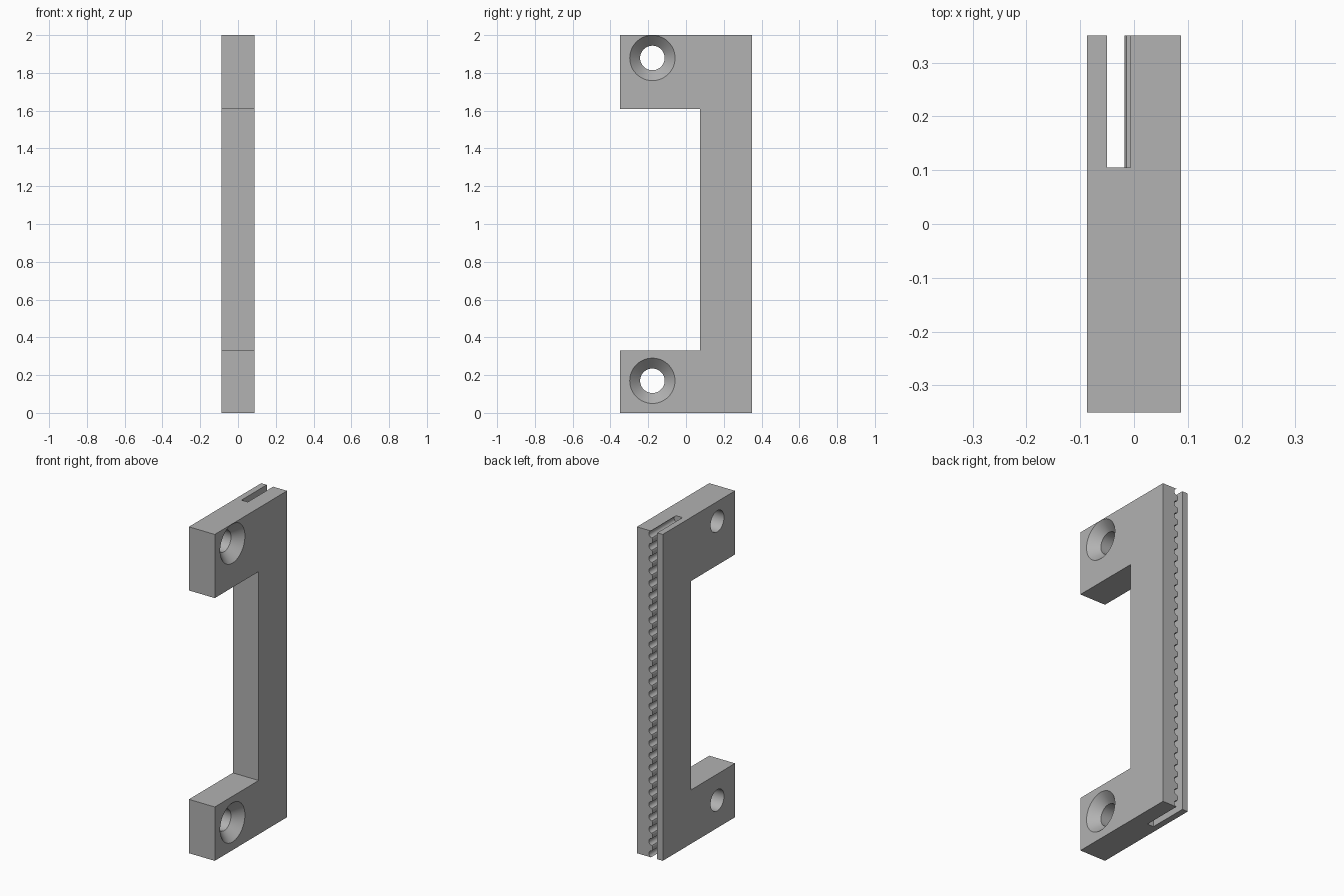
import bpy, bmesh, math
from mathutils import Vector

if "Cube" in bpy.data.objects:
    bpy.data.objects.remove(bpy.data.objects["Cube"], do_unlink=True)

HALF_X, HALF_Y, HEIGHT = 0.0875, 0.35, 2.0

grey = bpy.data.materials.new("plain grey")
grey.use_nodes = True
colour = (0.445, 0.445, 0.445, 1)
grey.diffuse_color = colour
grey.node_tree.nodes["Principled BSDF"].inputs["Base Color"].default_value = colour


def prism(name, outline, offset):
    """Extrude a closed outline of 3D points along an offset."""
    bm = bmesh.new()
    face = bm.faces.new([bm.verts.new(p) for p in outline])
    new = bmesh.ops.extrude_face_region(bm, geom=[face])["geom"]
    bmesh.ops.translate(bm, vec=Vector(offset),
                        verts=[v for v in new if isinstance(v, bmesh.types.BMVert)])
    return finish(name, bm)


def finish(name, bm):
    bmesh.ops.recalc_face_normals(bm, faces=bm.faces)
    mesh = bpy.data.meshes.new(name)
    bm.to_mesh(mesh)
    bm.free()
    mesh.materials.append(grey)
    ob = bpy.data.objects.new(name, mesh)
    bpy.context.collection.objects.link(ob)
    return ob


def screw_cutter(name, y, z, sides=48):
    """Through hole with a conical countersink on the +x side."""
    hole, rim, depth, over = 0.065, 0.12, 0.056, 0.02
    stations = [(-HALF_X - over, hole), (HALF_X - depth, hole),
                (HALF_X, rim), (HALF_X + over, rim)]
    bm = bmesh.new()
    rings = []
    for x, r in stations:
        rings.append([bm.verts.new((x, y + r * math.cos(math.tau * i / sides),
                                    z + r * math.sin(math.tau * i / sides)))
                      for i in range(sides)])
    for a, b in zip(rings, rings[1:]):
        for i in range(sides):
            j = (i + 1) % sides
            bm.faces.new((a[i], a[j], b[j], b[i]))
    bm.faces.new(rings[0])
    bm.faces.new(rings[-1])
    return finish(name, bm)


def belt_slot_cutter():
    """Slot open at the back, with round tooth grooves in its +x wall."""
    pitch, first, count, radius = 0.0754, 0.02, 27, 0.021
    wall, land, arc_x, front = -0.05, -0.018, -0.014, 0.105
    outline = [(wall, front, HEIGHT + 0.1), (wall, front, -0.1), (land, front, -0.1)]
    for k in range(count):
        z = first + k * pitch
        outline.append((land, front, z - 0.028))
        for i in range(11):
            a = math.radians(-90 + 18 * i)
            outline.append((arc_x + radius * math.cos(a), front, z + radius * math.sin(a)))
        outline.append((land, front, z + 0.028))
    outline.append((land, front, HEIGHT + 0.1))
    return prism("belt_slot_cutter", outline, (0, 0.4, 0))


# Bracket body: an upright bar with a foot at each end
spine_y, foot_top, arm_bottom = 0.075, 0.33, 1.61
side = [(-HALF_Y, 0), (HALF_Y, 0), (HALF_Y, HEIGHT), (-HALF_Y, HEIGHT),
        (-HALF_Y, arm_bottom), (spine_y, arm_bottom),
        (spine_y, foot_top), (-HALF_Y, foot_top)]
body = prism("clamp_bracket", [(-HALF_X, y, z) for y, z in side], (2 * HALF_X, 0, 0))

# Screw holes and toothed belt slot
cutters = [screw_cutter("lower_screw_cutter", -0.178, 0.17),
           screw_cutter("upper_screw_cutter", -0.178, 1.879),
           belt_slot_cutter()]
for cutter in cutters:
    cutter.hide_render = True
    mod = body.modifiers.new(cutter.name, "BOOLEAN")
    mod.operation, mod.solver, mod.object = "DIFFERENCE", "EXACT", cutter

# Bake the cuts and remove the cutters
graph = bpy.context.evaluated_depsgraph_get()
cut_mesh = bpy.data.meshes.new_from_object(body.evaluated_get(graph))
body.modifiers.clear()
body.data = cut_mesh
for cutter in cutters:
    bpy.data.objects.remove(cutter, do_unlink=True)

# Smooth the round surfaces, keep the edges sharp
bpy.ops.object.select_all(action="DESELECT")
body.select_set(True)
bpy.context.view_layer.objects.active = body
bpy.ops.object.shade_smooth_by_angle(angle=math.radians(30))
